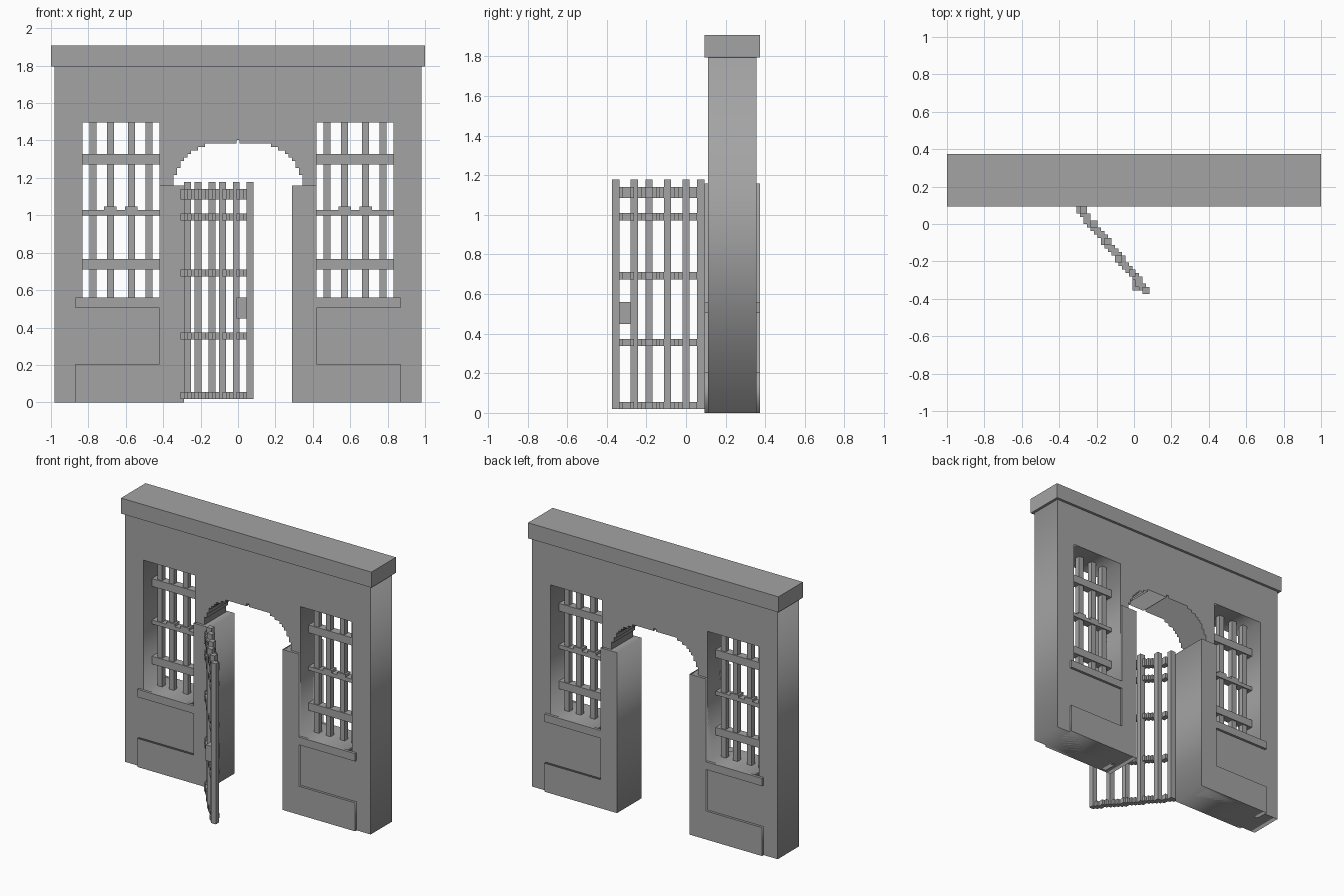
import bpy
import bmesh
from mathutils import Matrix, Vector

cube = bpy.data.objects.get("Cube")
if cube:
    bpy.data.objects.remove(cube, do_unlink=True)

U = 2 / 107  # block size: everything below is measured in blocks

stone = bpy.data.materials.new("grey stone")
stone.use_nodes = True
GREY = (0.37, 0.37, 0.37, 1)
stone.diffuse_color = GREY
stone.node_tree.nodes["Principled BSDF"].inputs["Base Color"].default_value = GREY


def add_object(name, mesh):
    mesh.materials.clear()
    mesh.materials.append(stone)
    obj = bpy.data.objects.new(name, mesh)
    bpy.context.collection.objects.link(obj)
    return obj


def boxes(name, spans):
    """One object made of boxes, each given as (x0, x1), (y0, y1), (z0, z1)."""
    bm = bmesh.new()
    for span in spans:
        mid = Vector([(a + b) / 2 * U for a, b in span])
        size = [abs(b - a) * U for a, b in span]
        bmesh.ops.create_cube(bm, size=1, matrix=Matrix.Translation(mid) @ Matrix.Diagonal((*size, 1)))
    mesh = bpy.data.meshes.new(name)
    bm.to_mesh(mesh)
    bm.free()
    return add_object(name, mesh)


def slab(name, outlines, y0, y1):
    """Front outlines (inner ones become holes) extruded from y0 to y1."""
    curve = bpy.data.curves.new(name, "CURVE")
    curve.dimensions = "2D"
    curve.fill_mode = "BOTH"
    curve.extrude = (y1 - y0) / 2 * U
    for outline in outlines:
        spline = curve.splines.new("POLY")
        spline.points.add(len(outline) - 1)
        for point, (x, z) in zip(spline.points, outline):
            point.co = (x * U, z * U, 0, 1)
        spline.use_cyclic_u = True
    helper = bpy.data.objects.new(name + "_outline", curve)
    bpy.context.collection.objects.link(helper)
    graph = bpy.context.evaluated_depsgraph_get()
    mesh = bpy.data.meshes.new_from_object(helper.evaluated_get(graph))
    bpy.data.objects.remove(helper)
    mesh.transform(Matrix(((1, 0, 0, 0), (0, 0, -1, (y0 + y1) / 2 * U), (0, 1, 0, 0), (0, 0, 0, 1))))
    return add_object(name, mesh)


def flip(span, side):
    return tuple(sorted(side * v for v in span))


# Wall with a stepped arch and two window openings
WALL, FACING = (6, 19), (5, 20)
WINDOW_X, WINDOW_Z = (22.5, 44.5), (30, 80)
ARCH = [(18.5, 65), (17.5, 67), (16.5, 69), (15.5, 70), (14.5, 71),
        (13.5, 72), (11.5, 73), (9.5, 74), (0.5, 75)]
half, z = [(52.5, 96), (52.5, 0), (18.5, 0)], 0
for width, top in ARCH:
    if z:
        half.append((width, z))
    half.append((width, top))
    z = top
outline = half + [(-x, z) for x, z in reversed(half)]
holes = [[(s * x, z) for x, z in ((WINDOW_X[0], WINDOW_Z[0]), (WINDOW_X[1], WINDOW_Z[0]),
                                  (WINDOW_X[1], WINDOW_Z[1]), (WINDOW_X[0], WINDOW_Z[1]))] for s in (1, -1)]
slab("wall", [outline] + holes, *WALL)
boxes("wall_cap", [((-53.5, 53.5), FACING, (96, 102))])

# Pier and plinth, sill and window grille on each side
BARS = [(24.5, 26.5), (29.5, 31.5), (35.5, 37.5), (40.5, 42.5)]
for name, s in (("left", 1), ("right", -1)):
    pier = [(15.5, 0), (46.5, 0), (46.5, 11), (22.5, 11), (22.5, 62), (15.5, 62)]
    slab(name + "_pier_and_plinth", [[(s * x, z) for x, z in pier]], *FACING)
    boxes(name + "_window_sill", [(flip((22.5, 46.5), s), FACING, (27, 30))])
    boxes(name + "_window_bars", [(flip(bar, s), (11.5, 13.5), WINDOW_Z) for bar in BARS])
    boxes(name + "_window_rails", [(flip(WINDOW_X, s), (11, 14), rail)
                                   for rail in ((38, 41), (53.5, 55), (68, 71))])
    boxes(name + "_window_collars", [(flip((a - 0.8, b + 0.8), s), (11, 14), (54, 56)) for a, b in BARS[1:3]])

# Open gate leaf, swung forwards from the right pier
POSTS = [(-15.5, 3), (-12.5, -1), (-8.5, -6), (-5.5, -11), (-1.5, -15), (2.5, -20)]
boxes("gate_posts", [((x, x + 2), (y, y + 2), (1, 63)) for x, y in POSTS])
STEPS = 23
for i, rail in enumerate([(1, 3), (18, 20), (36, 38), (52, 54), (58, 61)]):
    blocks = []
    for k in range(STEPS + 1):
        x, y = -16.5 + round(19 * k / STEPS), 3 - k
        blocks.append(((x, x + 2), (y, y + 2), rail))
    boxes(f"gate_rail_{i + 1}", blocks)
boxes("gate_lock", [((-0.5, 2.5), (-19, -15), (24, 30))])
